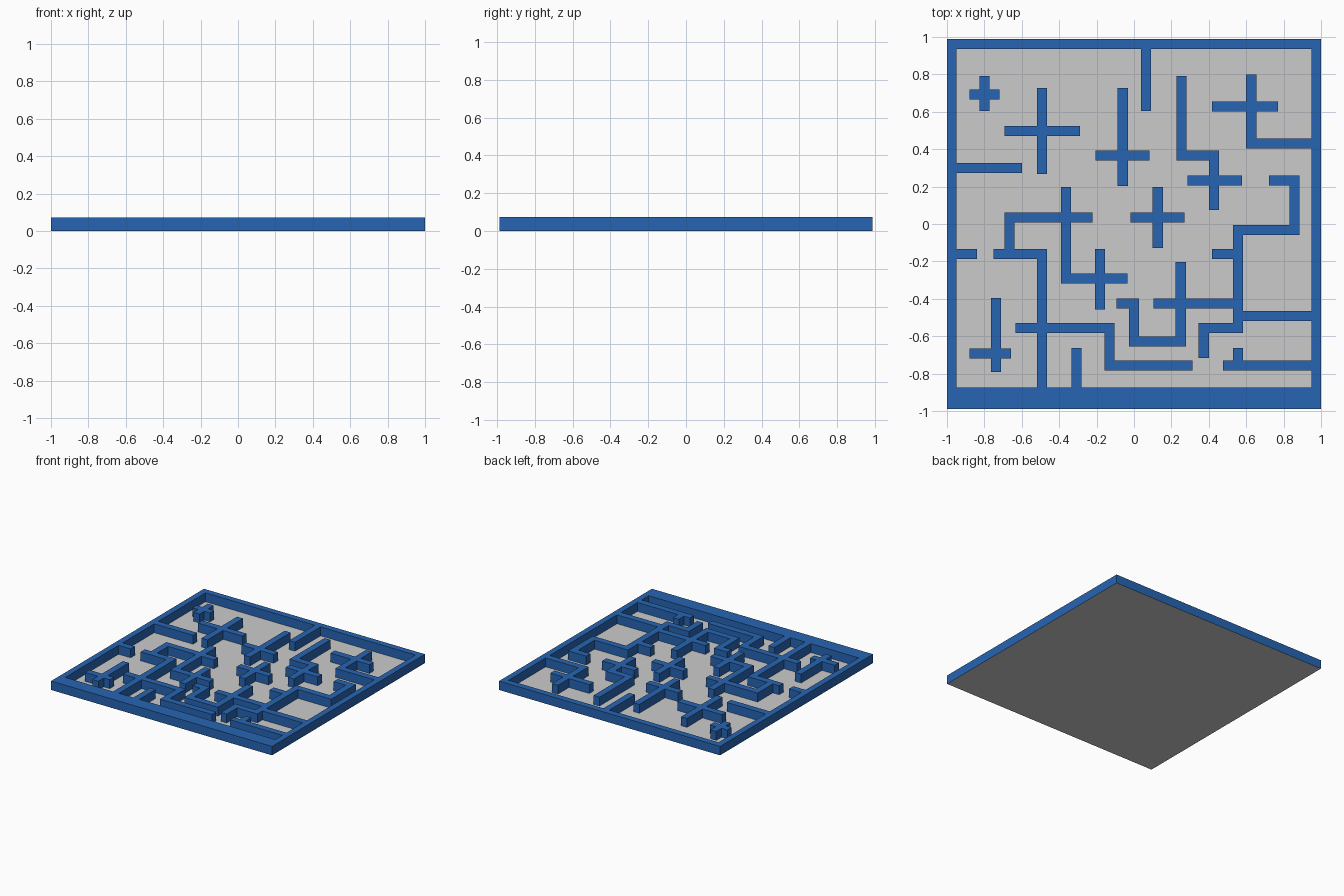
import bpy, bmesh

if "Cube" in bpy.data.objects:
    bpy.data.objects.remove(bpy.data.objects["Cube"])

W, D, H = 1.0, 0.988, 0.073     # half width, half depth, wall height
T = 0.027                       # half wall thickness
R = 0.96                        # wall ends tucked into the border

# Border: left, right, back and the wider front strip (x0, x1, y0, y1)
rects = [(-W, -0.95, -D, D), (0.95, W, -D, D),
         (-W, W, 0.936, D), (-W, W, -D, -0.875)]


def wall(*pts):
    """Wall along an axis-aligned centre line, with square corners."""
    last = len(pts) - 2
    for i in range(last + 1):
        (ax, ay), (bx, by) = pts[i], pts[i + 1]
        ea, eb = (T if i else 0), (T if i < last else 0)
        if ay == by:
            s = 1 if bx > ax else -1
            xs = sorted((ax - s * ea, bx + s * eb))
            rects.append((*xs, ay - T, ay + T))
        else:
            s = 1 if by > ay else -1
            ys = sorted((ay - s * ea, by + s * eb))
            rects.append((ax - T, ax + T, *ys))


def cross(x, y, x0, x1, y0, y1):
    """Two straight walls crossing at x, y."""
    wall((x0, y), (x1, y))
    wall((x, y0), (x, y1))


# Free-standing crosses
cross(-0.80, 0.693, -0.88, -0.72, 0.605, 0.79)
cross(-0.491, 0.498, -0.692, -0.29, 0.268, 0.728)
cross(-0.06, 0.367, -0.205, 0.084, 0.203, 0.728)
cross(0.127, 0.035, -0.018, 0.271, -0.128, 0.198)
cross(-0.738, -0.693, -0.88, -0.657, -0.79, -0.396)

# Stubs growing from the border
wall((-R, 0.30), (-0.598, 0.30))
wall((-R, -0.161), (-0.84, -0.161))
wall((0.065, 0.95), (0.065, 0.605))
wall((-0.307, -0.664), (-0.307, -0.9))
wall((0.475, -0.757), (R, -0.757))
wall((0.557, -0.664), (0.557, -0.757))

# Back right walls
wall((0.255, 0.792), (0.255, 0.367), (0.427, 0.367), (0.427, 0.075))
wall((0.287, 0.233), (0.577, 0.233))
wall((0.627, 0.798), (0.627, 0.431), (R, 0.431))
wall((0.416, 0.629), (0.769, 0.629))

# Right hooked run and the front right pocket
wall((0.721, 0.233), (0.858, 0.233), (0.858, -0.032), (0.557, -0.032),
     (0.557, -0.557), (0.373, -0.557), (0.373, -0.717))
wall((0.416, -0.161), (0.557, -0.161))
wall((0.557, -0.492), (R, -0.492))
wall((0.105, -0.426), (0.557, -0.426))
wall((0.25, -0.203), (0.25, -0.629), (0.0, -0.629), (0.0, -0.426), (-0.093, -0.426))

# Left stepped run down to the front border
wall((-0.223, 0.035), (-0.665, 0.035), (-0.665, -0.161))
wall((-0.75, -0.161), (-0.491, -0.161), (-0.491, -0.9))
wall((-0.363, 0.198), (-0.363, -0.292), (-0.034, -0.292))
wall((-0.181, -0.134), (-0.181, -0.458))
wall((-0.633, -0.557), (-0.13, -0.557), (-0.13, -0.757), (0.314, -0.757))

# Merge all footprints on a shared grid so the walls form one clean solid
rects = [tuple(round(v, 3) for v in r) for r in rects]
gx = sorted({v for r in rects for v in r[:2]})
gy = sorted({v for r in rects for v in r[2:]})
cells = set()
for x0, x1, y0, y1 in rects:
    for i in range(gx.index(x0), gx.index(x1)):
        for j in range(gy.index(y0), gy.index(y1)):
            cells.add((i, j))

bm = bmesh.new()
verts = {}


def corner(i, j):
    if (i, j) not in verts:
        verts[i, j] = bm.verts.new((gx[i], gy[j], 0.0005))
    return verts[i, j]


for i, j in sorted(cells):
    bm.faces.new([corner(i, j), corner(i + 1, j), corner(i + 1, j + 1), corner(i, j + 1)])
bmesh.ops.dissolve_limit(bm, angle_limit=0.01, verts=bm.verts[:], edges=bm.edges[:])
ext = bmesh.ops.extrude_face_region(bm, geom=bm.faces[:], use_keep_orig=True)
bmesh.ops.translate(bm, vec=(0, 0, H - 0.0005),
                    verts=[g for g in ext["geom"] if isinstance(g, bmesh.types.BMVert)])
bmesh.ops.recalc_face_normals(bm, faces=bm.faces[:])

mesh = bpy.data.meshes.new("maze_walls")
bm.to_mesh(mesh)
bm.free()
walls = bpy.data.objects.new("maze_walls", mesh)
bpy.context.collection.objects.link(walls)
blue = bpy.data.materials.new("blue")
blue.diffuse_color = (0.02, 0.13, 0.45, 1)
blue.use_nodes = True
blue.node_tree.nodes["Principled BSDF"].inputs["Base Color"].default_value = blue.diffuse_color
mesh.materials.append(blue)

# Thin grey floor sheet
bpy.ops.mesh.primitive_plane_add(size=2)
floor = bpy.context.object
floor.name = "floor"
floor.scale = (W, D, 1)
